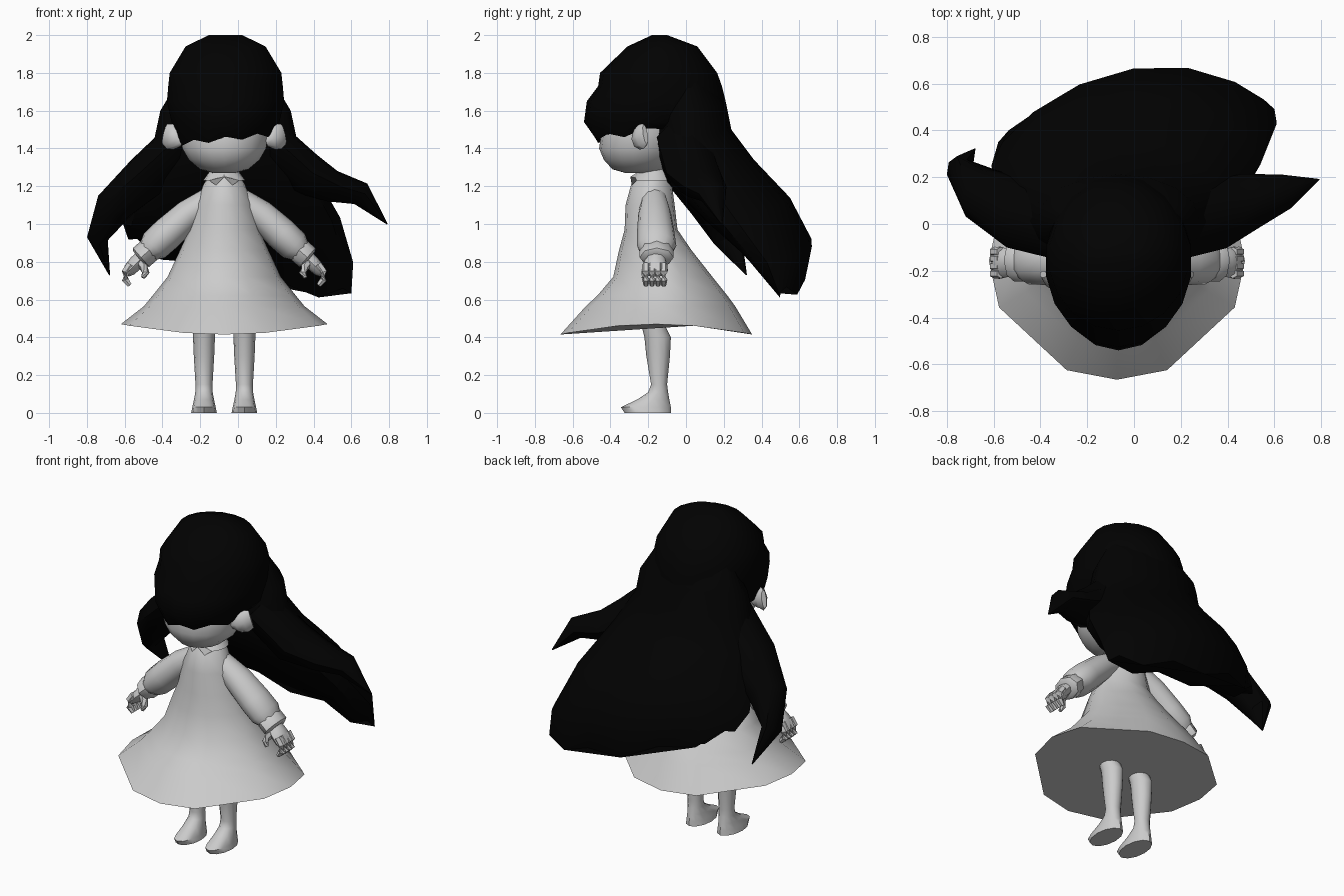
import bpy, bmesh, math
from mathutils import Vector

if "Cube" in bpy.data.objects:
    bpy.data.objects.remove(bpy.data.objects["Cube"], do_unlink=True)

MID = -0.073  # the figure's own centre line
CROWN = -0.066  # centre line of the hair
parts = []


def material(name, value):
    m = bpy.data.materials.new(name)
    m.use_nodes = True
    colour = (value, value, value, 1)
    m.diffuse_color = colour
    m.node_tree.nodes["Principled BSDF"].inputs["Base Color"].default_value = colour
    return m


CLAY = material("light_grey", 0.6)
HAIR = material("hair_black", 0.0005)


def skin(name, rings, mat):
    """Bridge rings of points and close both ends."""
    bm = bmesh.new()
    loops = [[bm.verts.new(p) for p in ring] for ring in rings]
    n = len(loops[0])
    for a, b in zip(loops, loops[1:]):
        for i in range(n):
            j = (i + 1) % n
            bm.faces.new((a[i], a[j], b[j], b[i]))
    bm.faces.new(loops[0])
    bm.faces.new(loops[-1][::-1])
    bmesh.ops.remove_doubles(bm, verts=bm.verts, dist=0.0005)
    bmesh.ops.recalc_face_normals(bm, faces=bm.faces)
    mesh = bpy.data.meshes.new(name)
    bm.to_mesh(mesh)
    bm.free()
    mesh.materials.append(mat)
    ob = bpy.data.objects.new(name, mesh)
    bpy.context.collection.objects.link(ob)
    parts.append(ob)


def angles(n, warp=0):
    turns = [2 * math.pi * i / n for i in range(n)]
    return [a - warp * math.sin(4 * a) for a in turns]


def stack(name, rows, mat, n=12, cx=MID, warp=0, edge=lambda i, a: 0):
    """Level rings (z, x radius, front y, back y); edge shapes the last ring."""
    rings = []
    for k, (z, rx, y0, y1) in enumerate(rows):
        last = k == len(rows) - 1
        rings.append([(cx + rx * math.sin(a),
                       (y0 + y1) / 2 + (y0 - y1) / 2 * math.cos(a),
                       z + (edge(i, a) if last else 0))
                      for i, a in enumerate(angles(n, warp))])
    skin(name, rings, mat)


def tube(name, path, mat, n=8):
    """Oval tube along points (x, y, z, sideways radius, upright radius)."""
    pts = [Vector(p[:3]) for p in path]
    rings = []
    for k, p in enumerate(pts):
        t = (pts[min(k + 1, len(pts) - 1)] - pts[max(k - 1, 0)]).normalized()
        side = t.cross(Vector((0, 0, 1))).normalized()
        up = side.cross(t)
        ra, rb = path[k][3:]
        rings.append([p + side * ra * math.cos(a) + up * rb * math.sin(a)
                      for a in angles(n)])
    skin(name, rings, mat)


# Dress with a hem that dips at front and back and has blunt corners
stack("dress", [(1.27, .07, -.24, -.10), (1.21, .11, -.29, -.075),
                (1.10, .15, -.32, -.06), (.97, .185, -.325, -.045),
                (.86, .235, -.355, .03), (.72, .30, -.385, .14),
                (.62, .38, -.47, .22), (.565, .425, -.53, .26),
                (.47, .547, -.665, .35)], CLAY, warp=.14,
      edge=lambda i, a: -.055 * math.cos(a) ** 2)

# Collar with a notch and two points at the front
stack("collar", [(1.295, .065, -.23, -.11), (1.275, .08, -.255, -.09),
                 (1.23, .112, -.295, -.068)], CLAY, n=16,
      edge=lambda i, a: .02 if i == 0 else (-.025 if i in (1, 15) else 0))

# Head
stack("head", [(1.27, .06, -.32, -.16), (1.29, .13, -.39, -.11),
               (1.34, .19, -.435, -.055), (1.40, .225, -.46, -.02),
               (1.47, .235, -.45, 0), (1.62, .235, -.42, .02),
               (1.75, .17, -.35, -.03)], CLAY, n=18)

for side, s in (("left", 1), ("right", -1)):
    def limb(name, path, n=8):
        tube(side + "_" + name,
             [(MID + s * p[0],) + tuple(p[1:]) for p in path], CLAY, n)

    # Ear
    limb("ear", [(.22, -.25, 1.44, .035, .03), (.25, -.25, 1.45, .04, .06),
                 (.285, -.235, 1.465, .035, .07),
                 (.315, -.215, 1.475, .015, .055)])
    # Puffed sleeve and cuff
    limb("sleeve", [(.06, -.17, 1.14, .065, .065), (.19, -.165, 1.05, .088, .08),
                    (.30, -.16, .95, .10, .088), (.37, -.155, .885, .104, .085),
                    (.408, -.155, .852, .08, .058)], 12)
    limb("cuff", [(.388, -.155, .867, .08, .058), (.398, -.155, .86, .09, .066),
                  (.44, -.155, .823, .09, .066),
                  (.45, -.155, .815, .07, .05)], 8)
    # Hand with curled fingers and thumb
    limb("palm", [(.43, -.16, .835, .045, .035), (.465, -.165, .795, .06, .04),
                  (.503, -.165, .755, .07, .034), (.52, -.165, .735, .06, .02)])
    for f, y in enumerate((-.212, -.18, -.148, -.118)):
        limb("finger_%d" % (f + 1),
             [(.495, y, .785, .02, .024), (.523, y, .745, .021, .024),
              (.524, y, .705, .02, .021), (.50, y, .675, .013, .013)], 6)
    limb("thumb", [(.45, -.19, .805, .028, .026), (.428, -.21, .772, .022, .022),
                   (.415, -.22, .742, .02, .019),
                   (.43, -.225, .715, .012, .011)], 6)
    # Leg running down into the shoe
    stack(side + "_leg", [(.48, .062, -.24, -.12), (.40, .058, -.22, -.08),
                          (.30, .054, -.21, -.085), (.15, .045, -.185, -.10),
                          (.11, .046, -.20, -.095), (.07, .053, -.26, -.088),
                          (.03, .062, -.345, -.08), (0, .068, -.325, -.08)],
          CLAY, cx=MID + s * .107)


def fringe(i, a):
    """Ragged, lower on one side, lifting clear of the ears."""
    lift = .06 * max(0, .5 - math.cos(a))
    return .025 * math.sin(a) + .012 * (-1) ** i + lift


# Crown of hair with its fringe
stack("hair_crown", [(2.0, .09, -.18, -.10), (1.94, .215, -.31, .06),
                     (1.80, .30, -.455, .165), (1.73, .308, -.465, .19),
                     (1.65, .315, -.525, .21), (1.54, .29, -.54, .22),
                     (1.45, .262, -.485, .15)], HAIR, n=18, cx=CROWN,
      edge=fringe)

# Long hair sweeping back:
# (centre x, half width, back y z, front y z, height slant, depth slant, bow)
sweep = [(CROWN, .25, .10, 1.80, -.10, 1.72, 0, 0, 0),
         (CROWN, .345, .212, 1.64, -.18, 1.56, 0, 0, 0),
         (CROWN, .375, .24, 1.50, -.18, 1.42, 0, 0, .02),
         (-.06, .46, .36, 1.34, -.10, 1.22, 0, 0, .05),
         (-.02, .56, .55, 1.14, .10, 1.02, .08, .07, .11),
         (.0, .61, .665, .92, .27, .88, .17, .15, .13),
         (.01, .59, .63, .81, .50, .79, .24, .12, .145)]
rings = []
for k, (cx, hw, by, bz, fy, fz, drop, skew, bow) in enumerate(sweep):
    ring = []
    for i, a in enumerate(angles(16)):
        dx, c = hw * math.sin(a), math.cos(a) / 2
        tip = .025 * (-1) ** i + .08 * abs(math.cos(a)) if k == len(sweep) - 1 else 0
        ring.append((cx + dx,
                     (by + fy) / 2 + (by - fy) * c + skew * dx - bow * math.sin(a) ** 2,
                     (bz + fz) / 2 + (bz - fz) * c - drop * dx - tip))
    rings.append(ring)
skin("long_hair", rings, HAIR)

# Loose locks blown out to each side
tube("left_lock", [(.15, -.01, 1.46, .15, .11), (.35, .04, 1.27, .15, .12),
                   (.50, .10, 1.20, .12, .085), (.65, .14, 1.16, .075, .065),
                   (.79, .19, 1.00, .003, .003)], HAIR)
tube("right_lock", [(-.28, -.01, 1.46, .15, .11), (-.49, .04, 1.25, .15, .12),
                    (-.65, .13, 1.10, .12, .10), (-.745, .22, .93, .055, .08),
                    (-.68, .32, .73, .003, .003)], HAIR)

# Smooth shading with crisp hems and soles
bpy.ops.object.select_all(action="DESELECT")
for ob in parts:
    ob.select_set(True)
bpy.context.view_layer.objects.active = parts[0]
bpy.ops.object.shade_smooth_by_angle(angle=math.radians(45))
